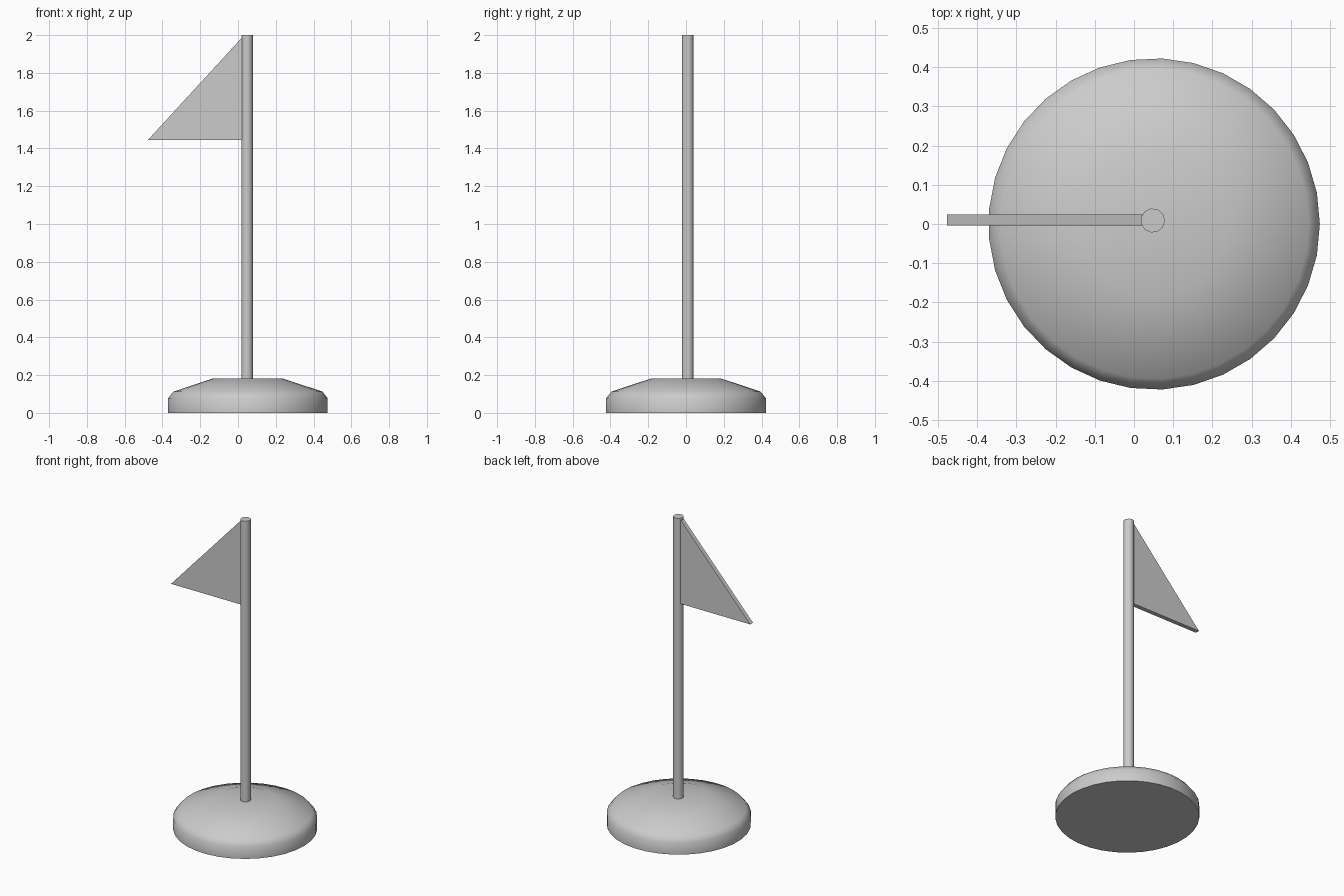
import bpy, bmesh
from math import cos, sin, tau, radians

if "Cube" in bpy.data.objects:
    bpy.data.objects.remove(bpy.data.objects["Cube"])


def finish(name, bm, angle=None):
    bmesh.ops.recalc_face_normals(bm, faces=bm.faces[:])
    mesh = bpy.data.meshes.new(name)
    bm.to_mesh(mesh)
    bm.free()
    obj = bpy.data.objects.new(name, mesh)
    bpy.context.collection.objects.link(obj)
    if angle is not None:
        bpy.ops.object.select_all(action='DESELECT')
        obj.select_set(True)
        bpy.context.view_layer.objects.active = obj
        bpy.ops.object.shade_smooth_by_angle(angle=radians(angle))
    return obj


def lathe(name, profile, sides, x, y, angle):
    """Turn (radius, height) points around a vertical axis and cap both ends."""
    bm = bmesh.new()
    rings = [[bm.verts.new((x + r * cos(tau * i / sides),
                            y + r * sin(tau * i / sides), z))
              for i in range(sides)] for r, z in profile]
    for low, high in zip(rings, rings[1:]):
        for i in range(sides):
            j = (i + 1) % sides
            bm.faces.new((low[i], low[j], high[j], high[i]))
    bm.faces.new(rings[0])
    bm.faces.new(rings[-1])
    return finish(name, bm, angle)


# Weighted round base with a softly domed top
lathe("base", [(0.423, 0.0), (0.423, 0.01), (0.423, 0.078),
               (0.395, 0.113), (0.185, 0.182)], 33, 0.0515, 0.0, 60)

# Slim pole standing in the base
lathe("pole", [(0.031, 0.15), (0.031, 2.0)], 11, 0.048, 0.009, 45)

# Triangular pennant, a thin flat-sided slab
bm = bmesh.new()
outline = [(-0.477, 1.445), (0.022, 1.445), (0.022, 1.988)]
face = bm.faces.new([bm.verts.new((x, -0.004, z)) for x, z in outline])
extruded = bmesh.ops.extrude_face_region(bm, geom=[face])
bmesh.ops.translate(bm, vec=(0, 0.028, 0),
                    verts=[v for v in extruded["geom"] if isinstance(v, bmesh.types.BMVert)])
finish("pennant", bm)
